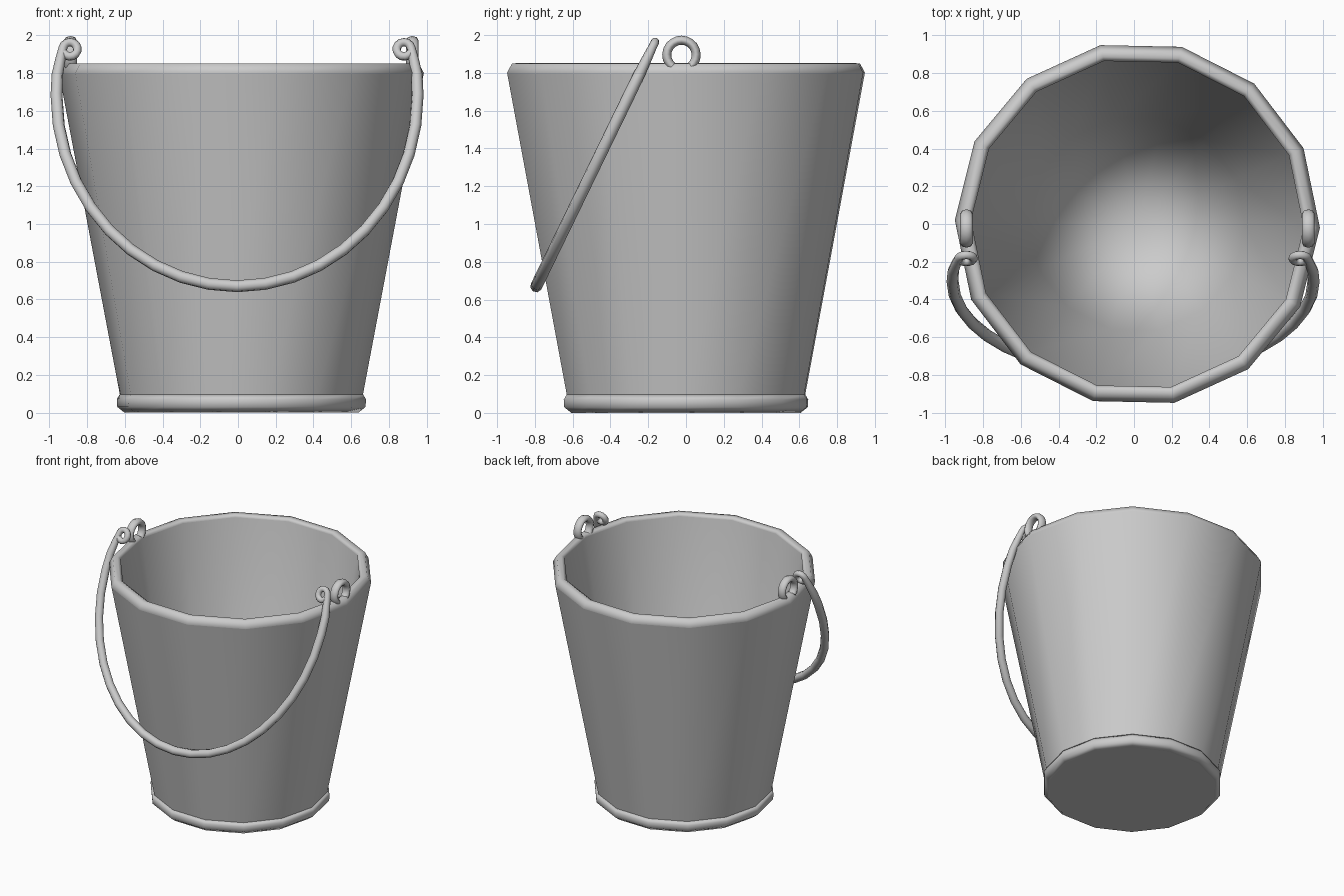
import bpy
import bmesh
from math import sin, cos, pi, radians

cube = bpy.data.objects.get("Cube")
if cube:
    bpy.data.objects.remove(cube)

SIDES = 14
TURN = radians(-1.2)
CENTRE_X = 0.018

metal = bpy.data.materials.new("grey_metal")
metal.use_nodes = True
GREY = (0.6, 0.6, 0.6, 1)
metal.diffuse_color = GREY
metal.node_tree.nodes["Principled BSDF"].inputs["Base Color"].default_value = GREY


def add_object(name, data):
    obj = bpy.data.objects.new(name, data)
    data.materials.append(metal)
    bpy.context.collection.objects.link(obj)
    return obj


def lathe(name, profile, closed=False, smooth=True):
    """Spin (radius, height) points about the vertical axis."""
    bm = bmesh.new()
    rings = []
    for r, z in profile:
        if r == 0:
            rings.append([bm.verts.new((0, 0, z))] * SIDES)
        else:
            angles = [TURN + 2 * pi * k / SIDES for k in range(SIDES)]
            rings.append([bm.verts.new((r * cos(a), r * sin(a), z)) for a in angles])
    pairs = list(zip(rings, rings[1:]))
    if closed:
        pairs.append((rings[-1], rings[0]))
    for low, high in pairs:
        for k in range(SIDES):
            n = (k + 1) % SIDES
            corners = dict.fromkeys((low[k], low[n], high[n], high[k]))
            bm.faces.new(list(corners)).smooth = smooth
    mesh = bpy.data.meshes.new(name)
    bm.to_mesh(mesh)
    bm.free()
    obj = add_object(name, mesh)
    obj.location.x = CENTRE_X
    return obj


def rod(name, points, radius):
    """Round bar along a path of (x, y, z, thickness factor)."""
    curve = bpy.data.curves.new(name, "CURVE")
    curve.dimensions = "3D"
    curve.bevel_depth = radius
    curve.bevel_resolution = 2
    curve.use_fill_caps = True
    spline = curve.splines.new("POLY")
    spline.points.add(len(points) - 1)
    for point, (x, y, z, factor) in zip(spline.points, points):
        point.co = (x, y, z, 1)
        point.radius = factor
    return add_object(name, curve)


# Bucket shell; the inner wall shades softly into the floor
lathe("outer_wall", [(0.632, 0.03), (0.967, 1.80)])
inner = lathe("inner_wall", [(0.884, 1.835), (0.575, 0.06), (0, 0.06)])
inner.modifiers.new("soft_floor", "WEIGHTED_NORMAL")
lathe("underside", [(0, 0), (0.62, 0)], smooth=False)

# Rolled rim and foot ring
lathe("rim", [(0.95, 1.77), (0.968, 1.80), (0.94, 1.85), (0.905, 1.852),
              (0.882, 1.838), (0.90, 1.79)], closed=True)
lathe("foot_ring", [(0.62, 0), (0.658, 0.03), (0.661, 0.07),
                    (0.645, 0.097), (0.60, 0.05)], closed=True)

# Ears standing on the rim, flattened into wide bands
for side, label in ((1, "left"), (-1, "right")):
    arc = [radians(-50 + 280 * i / 16) for i in range(17)]
    ear = rod(label + "_ear", [(0, 0.078 * cos(a), 0.078 * sin(a), 1) for a in arc], 0.024)
    ear.location = (CENTRE_X + side * 0.906, -0.024, 1.895)
    ear.scale.x = 1.4

# Leaning handle: half ellipse with a thinner curled eye at each end
bow = [(0.957 * sin(a), 1.68 - 1.01 * cos(a), 1)
       for a in (pi / 2 * i / 10 for i in range(-10, 11))]
eye = [(0.885 + 0.039 * cos(a), 1.926 + 0.038 * sin(a), 0.72)
       for a in (radians(10 + 320 * i / 12) for i in range(13))]
hook = [(0.953, 1.79, 0.95), (0.937, 1.87, 0.85)] + eye
path = [(-x, z, f) for x, z, f in reversed(hook)] + bow + hook
rod("handle", [(x - 0.005, -0.167 + 0.486 * (z - 1.958), z, f) for x, z, f in path], 0.032)
